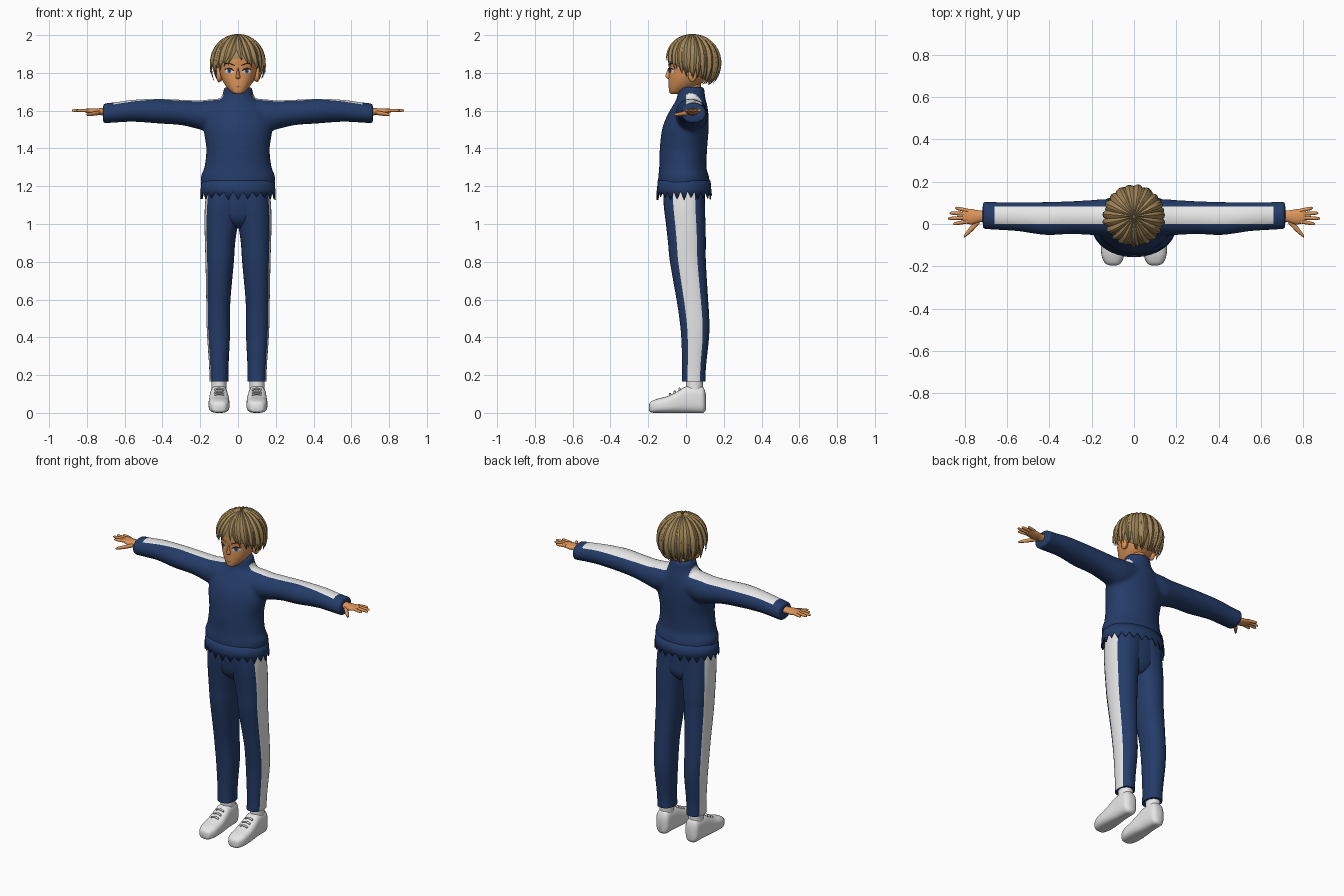
import bpy, bmesh, math, random
from mathutils import Vector
from mathutils.bvhtree import BVHTree

random.seed(4)
if "Cube" in bpy.data.objects:
    bpy.data.objects.remove(bpy.data.objects["Cube"], do_unlink=True)


def material(name, rgb):
    m = bpy.data.materials.new(name)
    m.use_nodes = True
    m.diffuse_color = (*rgb, 1)
    m.node_tree.nodes["Principled BSDF"].inputs["Base Color"].default_value = (*rgb, 1)
    return m


NAVY = material("navy cloth", (0.018, 0.045, 0.14))
WHITE = material("white", (0.8, 0.8, 0.8))
SKIN = material("tan skin", (0.72, 0.3, 0.1))
HAIR = material("sandy hair", (0.36, 0.24, 0.1))
DARK = material("dark brown", (0.03, 0.018, 0.012))
BLUE = material("blue iris", (0.04, 0.13, 0.4))
LIP = material("lip brown", (0.35, 0.1, 0.04))


def finish(name, bm, mats, angle=50):
    bmesh.ops.recalc_face_normals(bm, faces=bm.faces)
    me = bpy.data.meshes.new(name)
    bm.to_mesh(me)
    bm.free()
    ob = bpy.data.objects.new(name, me)
    bpy.context.collection.objects.link(ob)
    for m in mats:
        me.materials.append(m)
    bpy.ops.object.select_all(action="DESELECT")
    ob.select_set(True)
    bpy.context.view_layer.objects.active = ob
    bpy.ops.object.shade_smooth_by_angle(angle=math.radians(angle))
    return ob


def spline(rows, sub):
    out = []
    for i in range(len(rows) - 1):
        p0, p1, p2, p3 = (rows[max(0, min(len(rows) - 1, i + k))] for k in (-1, 0, 1, 2))
        for s in range(sub):
            t = s / sub
            out.append([b + 0.5 * t * (c - a + t * (2*a - 5*b + 4*c - d + t * (3*(b - c) + d - a)))
                        for a, b, c, d in zip(p0, p1, p2, p3)])
    return out + [rows[-1]]


ORDER = {"x": (0, 1, 2), "y": (1, 0, 2), "z": (2, 0, 1)}


def add_loft(bm, rows, axis, side=1, seg=36, sub=4, power=1.0, stripe=()):
    """Rows are (along, a_min, a_max, b_min, b_max), joined into a closed skin."""
    rings = []
    for at, a0, a1, b0, b1 in spline(rows, sub):
        ring = []
        for j in range(seg):
            t = math.tau * j / seg
            c, s = (math.copysign(abs(f(t)) ** power, f(t)) for f in (math.cos, math.sin))
            p = [0, 0, 0]
            for k, v in zip(ORDER[axis], (at, (a0 + a1 + c*(a1 - a0)) / 2, (b0 + b1 + s*(b1 - b0)) / 2)):
                p[k] = v
            p[0] *= side
            ring.append(bm.verts.new(p))
        rings.append(ring)
    for r, q in zip(rings, rings[1:]):
        for j in range(seg):
            f = bm.faces.new((r[j], r[(j+1) % seg], q[(j+1) % seg], q[j]))
            f.material_index = int(j in stripe)
    bm.faces.new(rings[0])
    bm.faces.new(rings[-1])


def loft(name, rows, axis, mats, **kw):
    bm = bmesh.new()
    add_loft(bm, rows, axis, **kw)
    return finish(name, bm, mats)


# Jacket: torso, collar and sleeves fused into one soft skin
TORSO = [(1.19, .19, -.15, .13), (1.25, .197, -.147, .122), (1.3, .178, -.142, .108), (1.4, .168, -.139, .112),
         (1.5, .182, -.127, .12), (1.57, .17, -.102, .12), (1.63, .13, -.068, .112),
         (1.67, .088, -.048, .102), (1.725, .074, -.042, .097)]
SLEEVE = [(.06, -.06, .11, 1.5, 1.665), (.15, -.055, .117, 1.49, 1.66), (.2, -.052, .113, 1.5, 1.655),
          (.3, -.048, .108, 1.523, 1.658), (.42, -.052, .104, 1.532, 1.663), (.55, -.034, .104, 1.541, 1.658),
          (.65, -.028, .104, 1.537, 1.645), (.715, -.024, .108, 1.532, 1.638)]
bm = bmesh.new()
add_loft(bm, [(z, -w, w, a, b) for z, w, a, b in TORSO], "z")
for s in (1, -1):
    add_loft(bm, SLEEVE, "x", side=s)
jacket = finish("jacket_base", bm, [NAVY])
mod = jacket.modifiers.new("fuse", "REMESH")
mod.mode, mod.voxel_size = "VOXEL", 0.01
mod = jacket.modifiers.new("soften", "SMOOTH")
mod.iterations, mod.factor = 6, 0.5
bm = bmesh.new()
bm.from_object(jacket, bpy.context.evaluated_depsgraph_get())
bpy.data.objects.remove(jacket, do_unlink=True)

# Sleeve stripes, cut cleanly into the skin
for co, no in (((0, 0, 0), (0, 1, 0)), ((0, .083, 0), (0, 1, 0)), ((.66, 0, 0), (1, 0, 0)), ((-.66, 0, 0), (1, 0, 0))):
    bmesh.ops.bisect_plane(bm, geom=bm.verts[:] + bm.edges[:] + bm.faces[:], plane_co=co, plane_no=no)
bm.normal_update()
for f in bm.faces:
    c = f.calc_center_median()
    f.material_index = int(0 < c.y < .083 and .075 < abs(c.x) < .66 and 1.6 < c.z < 1.69 and f.normal.z > .2)
finish("jacket", bm, [NAVY, WHITE])

# Ragged hem hanging over the trousers
bm = bmesh.new()
rings, n = [], 48
for k, w, d in ((0, .194, .14), (1, .197, .143), (2, .2, .147)):
    ring = []
    for j in range(n):
        t = math.tau * j / n
        z = (1.23, 1.19, 1.172 if j % 2 else random.uniform(1.125, 1.15))[k]
        ring.append(bm.verts.new((w * math.cos(t), -.01 + d * math.sin(t), z)))
    rings.append(ring)
for r, q in zip(rings, rings[1:]):
    for j in range(n):
        bm.faces.new((r[j], r[(j+1) % n], q[(j+1) % n], q[j]))
hem = finish("jacket_hem", bm, [NAVY])
hem.modifiers.new("thickness", "SOLIDIFY").thickness = 0.006

# Trousers
LEG = [(1.2, -.03, .165, -.12, .1), (1.1, -.02, .175, -.118, .1), (1.0, 0, .177, -.106, .103), (.9, .015, .175, -.095, .105),
       (.8, .022, .172, -.085, .105), (.6, .04, .168, -.05, .117), (.5, .042, .167, -.035, .123), (.4, .043, .163, -.025, .122),
       (.25, .05, .153, -.02, .106), (.165, .05, .15, -.022, .103)]
loft("trouser_seat", [(1.22, -.155, .155, -.116, .098), (1.1, -.155, .155, -.116, .098),
                      (1.02, -.11, .11, -.098, .095), (.975, -.04, .04, -.05, .06)], "z", [NAVY], power=.9)

# Shoe profile
SHOE = [(-.195, .08, .115, .012, .045), (-.185, .062, .137, .002, .06), (-.15, .047, .153, 0, .075), (-.1, .045, .156, 0, .088),
        (-.05, .047, .154, 0, .112), (0, .052, .15, 0, .14), (.05, .055, .147, 0, .145), (.09, .06, .142, 0, .138), (.105, .08, .12, .015, .1)]

# Hand: fingers are (root y, tip x, tip y)
FINGERS = [(.012, .855, .0), (.03, .88, .026), (.047, .872, .052), (.063, .845, .076)]
for s, tag in ((1, "left"), (-1, "right")):
    loft(tag + "_trouser_leg", LEG, "z", [NAVY, WHITE], side=s, power=.9, stripe={0, 1, 2, 33, 34, 35})
    loft(tag + "_shoe", SHOE, "y", [WHITE], side=s, power=.7)
    loft(tag + "_ankle", [(.1, .06, .142, .0, .09), (.2, .062, .14, .0, .09)], "z", [WHITE], side=s)
    bm = bmesh.new()
    for y, z in ((-.085, .1), (-.06, .113), (-.035, .128)):
        add_loft(bm, [(.075, y - .006, y + .006, z - .012, z), (.1, y - .006, y + .006, z - .004, z + .006),
                      (.125, y - .006, y + .006, z - .012, z)], "x", side=s, seg=8)
    finish(tag + "_laces", bm, [WHITE])
    bm = bmesh.new()
    add_loft(bm, [(.69, .01, .065, 1.57, 1.615), (.73, .008, .064, 1.577, 1.613), (.765, -.002, .07, 1.58, 1.612),
                  (.8, .004, .072, 1.588, 1.611), (.81, .012, .066, 1.592, 1.608)], "x", side=s, seg=20)
    for y, tx, ty in FINGERS:
        rows = [(.785 + (tx - .785) * t, y + (ty - y) * t - r, y + (ty - y) * t + r, 1.601 - r, 1.601 + r)
                for t, r in ((0, .009), (.5, .009), (.9, .007), (1, .002))]
        add_loft(bm, rows, "x", side=s, seg=10, sub=2)
    add_loft(bm, [(.73, .002, .03, 1.578, 1.602), (.765, -.035, -.002, 1.573, 1.595),
                  (.795, -.06, -.04, 1.572, 1.588), (.803, -.064, -.056, 1.577, 1.583)], "x", side=s, seg=12)
    finish(tag + "_hand", bm, [SKIN])
    loft(tag + "_ear", [(.085, .015, .05, 1.76, 1.815), (.105, .01, .058, 1.752, 1.83), (.114, .025, .052, 1.77, 1.822)],
         "x", [SKIN], side=s, seg=16)

# Head, neck and nose
HEAD = [(1.688, .014, -.078, -.05), (1.698, .034, -.088, -.01), (1.73, .064, -.092, .06), (1.77, .087, -.092, .11),
        (1.82, .1, -.09, .135), (1.88, .104, -.094, .145), (1.94, .088, -.07, .125), (1.98, .03, .0, .06)]
head = loft("head", [(z, -w, w, a, b) for z, w, a, b in HEAD], "z", [SKIN], power=.92)
loft("neck", [(1.66, -.05, .05, -.02, .08), (1.78, -.05, .05, -.02, .08)], "z", [SKIN])
loft("nose", [(1.825, -.004, .004, -.094, -.07), (1.79, -.01, .01, -.108, -.07),
              (1.776, -.013, .013, -.106, -.07), (1.768, -.008, .008, -.094, -.07)], "z", [SKIN], seg=12)
tree = BVHTree.FromPolygons([v.co for v in head.data.vertices], [p.vertices[:] for p in head.data.polygons])


def decal(name, pts, mat, lift, sides=(1, -1)):
    """Painted shape laid on the face, as a fan around its middle."""
    bm = bmesh.new()
    mid = [sum(c) / len(pts) for c in zip(*pts)]
    for s in sides:
        vs = []
        for x, z in [mid] + pts:
            hit = tree.ray_cast(Vector((s * x, -1, z)), Vector((0, 1, 0)))[0]
            vs.append(bm.verts.new((s * x, hit.y - lift, z)))
        for a, b in zip(vs[1:], vs[2:] + vs[1:2]):
            bm.faces.new((vs[0], a, b))
    ob = finish(name, bm, [mat])
    for p in ob.data.polygons:
        if p.normal.y > 0:
            p.flip()


# Painted eyes, brows and mouth
decal("eye_whites", [(.022, 1.803), (.03, 1.819), (.048, 1.824), (.068, 1.818), (.066, 1.803), (.045, 1.797)], WHITE, .002)
decal("irises", [(.046 + .011 * math.cos(a), 1.81 + .013 * math.sin(a)) for a in (math.tau * k / 12 for k in range(12))], BLUE, .004)
decal("pupils", [(.046 + .005 * math.cos(a), 1.811 + .007 * math.sin(a)) for a in (math.tau * k / 8 for k in range(8))], DARK, .005)
decal("lashes", [(.018, 1.808), (.03, 1.824), (.048, 1.829), (.074, 1.82), (.068, 1.816), (.048, 1.822), (.031, 1.817)], DARK, .006)
decal("brows", [(.016, 1.836), (.018, 1.843), (.05, 1.855), (.075, 1.849), (.05, 1.848)], DARK, .003)
decal("mouth", [(-.02, 1.727), (0, 1.73), (.02, 1.727), (0, 1.723)], LIP, .002, sides=(1,))

# Hair: a cap under two layers of tapering locks
CENTRE = Vector((0, .035, 1.86))


def scalp(phi, theta, grow=1.0, flare=0.0):
    r = math.sin(theta) * grow + flare
    return CENTRE + Vector((.133 * r * math.sin(phi), -.139 * r * math.cos(phi), .134 * grow * math.cos(theta)))


def reach(phi):
    back = (1 - math.cos(phi)) / 2
    return math.radians(94 + 62 * back ** .8)


bm = bmesh.new()
cap = [[bm.verts.new(scalp(math.tau * j / 40, .02 + (reach(math.tau * j / 40) - .2) * i / 14, .97)) for j in range(40)]
       for i in range(15)]
for r, q in zip(cap, cap[1:]):
    for j in range(40):
        bm.faces.new((r[j], r[(j+1) % 40], q[(j+1) % 40], q[j]))


def lock(phi, end, width, grow, flare, sweep):
    rings, steps = [], 12
    for i in range(steps + 1):
        t = i / steps
        th = .06 + (end - .06) * t
        a = phi + sweep * t * t
        p = scalp(a, th, grow, flare * t ** 4)
        taper = 1 - max(0, (t - .4) / .6) ** 1.5
        w = width * (.12 + .88 * min(1, 1.2 * math.sin(min(th, 1.57)))) * taper + .0006
        h = .011 * taper + .0005
        out = (p - CENTRE).normalized()
        tan = Vector((math.cos(a), math.sin(a), 0))
        rings.append([bm.verts.new(p + tan * w * x + out * h * y)
                      for x, y in ((-1, -.5), (-.55, .5), (0, .9), (.55, .5), (1, -.5), (0, -.7))])
    for r, q in zip(rings, rings[1:]):
        for j in range(6):
            bm.faces.new((r[j], r[(j+1) % 6], q[(j+1) % 6], q[j]))
    bm.faces.new(rings[0])
    bm.faces.new(rings[-1])


for count, grow, width in ((26, .99, .022), (19, 1.015, .025)):
    for k in range(count):
        phi = math.tau * (k + .5) / count - math.pi
        front = max(0, math.cos(phi))
        side = math.copysign(1, math.sin(phi))
        lock(phi, reach(phi) + random.uniform(-.12, .14), width, grow,
             random.uniform(.02, .3) * (1 - front), side * .22 * front + random.uniform(-.08, .08))
finish("hair", bm, [HAIR], 35)
